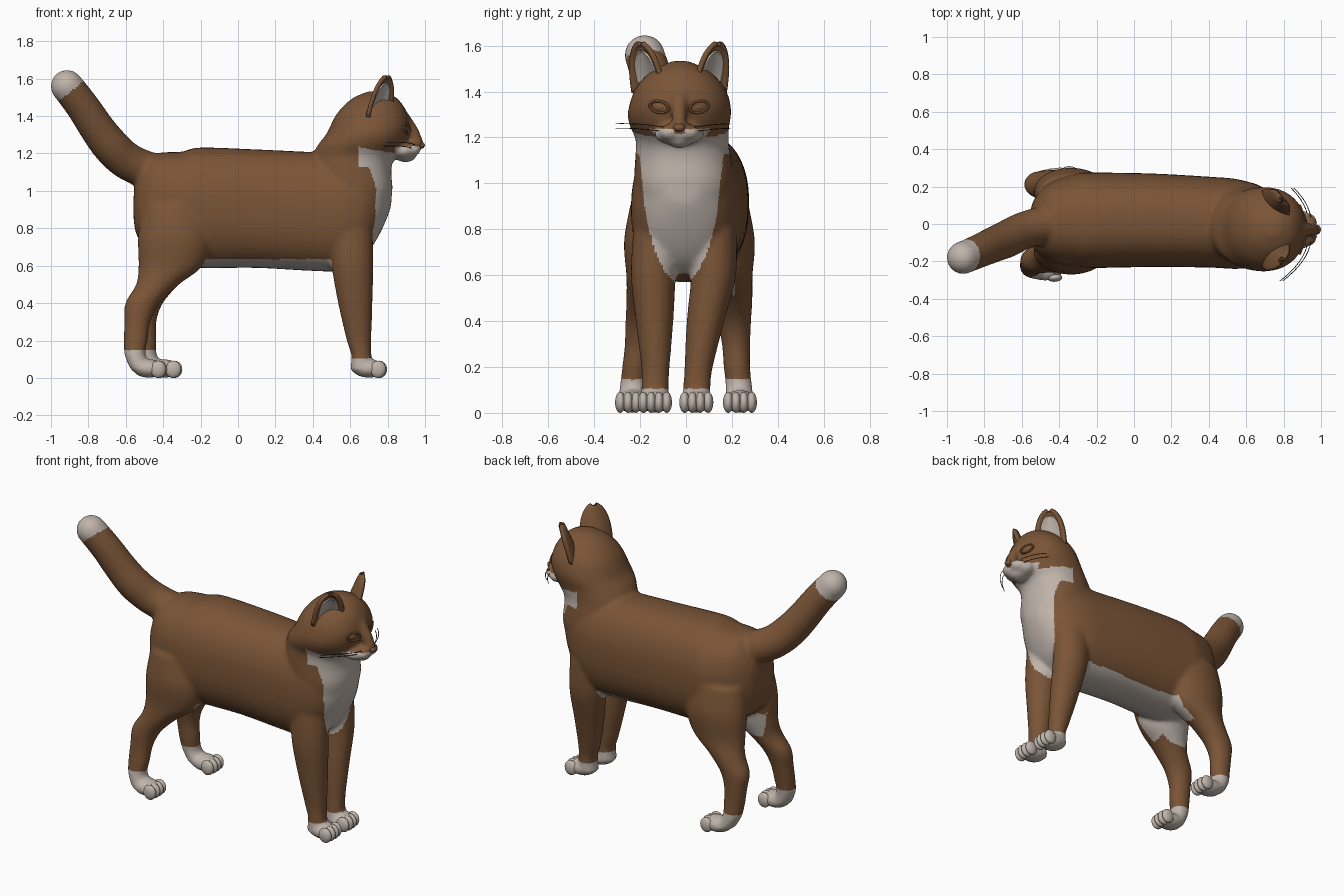
import bpy, bmesh, math
from mathutils import Vector, Matrix

if "Cube" in bpy.data.objects:
    bpy.data.objects.remove(bpy.data.objects["Cube"])

def material(name, rgb):
    m = bpy.data.materials.new(name)
    m.diffuse_color = (*rgb, 1)
    m.use_nodes = True
    m.node_tree.nodes["Principled BSDF"].inputs["Base Color"].default_value = m.diffuse_color
    return m

BROWN = material("brown fur", (0.195, 0.09, 0.038))
WHITE = material("white fur", (0.52, 0.455, 0.405))
DARK = material("dark whisker", (0.03, 0.018, 0.012))
MID = -0.03  # the head is centred slightly off the body axis

def spline(rows, n=6):
    """Catmull-Rom subdivision of rows of numbers."""
    out = []
    for i in range(len(rows) - 1):
        a, b, c, d = rows[max(i - 1, 0)], rows[i], rows[i + 1], rows[min(i + 2, len(rows) - 1)]
        for k in range(n):
            t = k / n
            out.append([0.5 * (2 * q + (r - p) * t + (2 * p - 5 * q + 4 * r - s) * t * t
                               + (3 * q - p - 3 * r + s) * t ** 3) for p, q, r, s in zip(a, b, c, d)])
    return out + [list(rows[-1])]

def loft(bm, rings, power=2.0, seg=40):
    """Closed skin through rings given as (centre, axis a, axis b)."""
    loops = []
    for c, a, b in rings:
        loop = []
        for k in range(seg):
            t = 2 * math.pi * k / seg
            ca, sa = math.cos(t), math.sin(t)
            u = math.copysign(abs(ca) ** (2 / power), ca)
            v = math.copysign(abs(sa) ** (2 / power), sa)
            loop.append(bm.verts.new(Vector(c) + Vector(a) * u + Vector(b) * v))
        loops.append(loop)
    for p, q in zip(loops, loops[1:]):
        for k in range(seg):
            bm.faces.new((p[k], p[(k + 1) % seg], q[(k + 1) % seg], q[k]))
    bm.faces.new(loops[0][::-1])
    bm.faces.new(loops[-1])

def ball(bm, c, r, turn=0.0):
    m = Matrix.Translation(c) @ Matrix.Rotation(turn, 4, 'Z') @ Matrix.Diagonal((*r, 1))
    bmesh.ops.create_uvsphere(bm, u_segments=24, v_segments=16, radius=1, matrix=m)

def finish(bm, name, *mats):
    bmesh.ops.recalc_face_normals(bm, faces=bm.faces)
    me = bpy.data.meshes.new(name)
    bm.to_mesh(me)
    bm.free()
    for m in mats:
        me.materials.append(m)
    me.shade_smooth()
    ob = bpy.data.objects.new(name, me)
    bpy.context.collection.objects.link(ob)
    return ob

fur = bmesh.new()

# torso: x, y, z, half width, half height
torso = [(-.558, 0, .91, .04, .07), (-.535, 0, .92, .13, .17), (-.45, .01, .93, .21, .265),
         (-.3, .02, .91, .25, .30), (-.2, .02, .91, .255, .322), (.1, .02, .905, .25, .317),
         (.4, .01, .89, .243, .318), (.55, 0, .89, .24, .315), (.67, -.01, .93, .215, .285),
         (.75, -.01, .97, .16, .215), (.81, -.01, 1.0, .08, .11), (.822, -.01, 1.0, .03, .04)]
loft(fur, [((x, y, z), (0, w, 0), (0, 0, h)) for x, y, z, w, h in spline(torso)], 2.35)

# neck and head: z, back x, front x, low y, high y
head = [(.88, .46, .80, -.2, .18), (1.0, .42, .825, -.225, .205), (1.1, .40, .82, -.222, .198),
        (1.16, .40, .83, -.218, .188), (1.2, .405, .86, -.222, .186), (1.25, .43, .895, -.245, .188),
        (1.3, .47, .912, -.254, .197), (1.35, .495, .92, -.245, .193), (1.4, .52, .91, -.227, .177),
        (1.45, .56, .888, -.193, .143), (1.5, .62, .845, -.135, .085), (1.533, .70, .78, -.06, .01)]
loft(fur, [(((a + b) / 2, (c + d) / 2, z), ((b - a) / 2, 0, 0), (0, (d - c) / 2, 0))
           for z, a, b, c, d in spline(head)], 2.15)

# muzzle, chin and nose bridge
ball(fur, (.885, MID, 1.215), (.08, .11, .05))
ball(fur, (.895, MID, 1.188), (.06, .055, .035))
for s in (-1, 1):
    ball(fur, (.93, MID + s * .04, 1.222), (.05, .05, .036))
bridge = [(.88, 1.40, .035), (.925, 1.33, .034), (.95, 1.28, .032), (.965, 1.24, .03)]
loft(fur, [((x, MID, z), (r, 0, .3 * r), (0, r, 0)) for x, z, r in spline(bridge, 4)])

# tail: x, y, z, radius
tail = spline([(-.36, 0, 1.06, .12), (-.5, -.01, 1.115, .102), (-.6, -.04, 1.165, .1),
               (-.68, -.08, 1.24, .1), (-.75, -.11, 1.33, .095), (-.83, -.145, 1.45, .09),
               (-.912, -.18, 1.558, .087)])
rings = []
for i, (x, y, z, r) in enumerate(tail):
    t = Vector(tail[min(i + 1, len(tail) - 1)][:3]) - Vector(tail[max(i - 1, 0)][:3])
    a = t.cross(Vector((0, 1, 0))).normalized()
    rings.append(((x, y, z), a * r, t.cross(a).normalized() * r))
loft(fur, rings)
ball(fur, (-.914, -.18, 1.559), (.088, .088, .088))

# legs: z, x, y of the near leg, y of the far leg, radius in x, radius in y
front_leg = [(.04, .655, -.135, .045, .056, .064), (.12, .66, -.135, .048, .054, .06),
             (.2, .647, -.133, .055, .066, .062), (.4, .627, -.137, .085, .092, .082),
             (.6, .612, -.142, .12, .112, .098), (.8, .6, -.13, .12, .12, .1)]
hind_leg = [(.045, -.515, -.235, .235, .06, .064), (.12, -.55, -.23, .23, .056, .058),
            (.2, -.547, -.22, .222, .064, .058), (.3, -.538, -.205, .218, .07, .062),
            (.4, -.51, -.19, .21, .093, .074), (.5, -.43, -.17, .2, .115, .09),
            (.6, -.36, -.15, .18, .172, .11), (.75, -.335, -.14, .17, .2, .13),
            (.92, -.335, -.12, .15, .18, .12)]
paws = []
for rows, step in ((front_leg, 0), (hind_leg, .08)):
    for far in (0, 1):
        shift = lambda z: far * step * max(0, 1 - z / .5)
        loft(fur, [((x + shift(z), (y0, y1)[far], z), (rx, 0, 0), (0, ry, 0))
                   for z, x, y0, y1, rx, ry in spline(rows)])
        px = (.70, -.475)[step > 0] + shift(0)
        py = rows[0][2 + far]
        ball(fur, (px, py, .05), (.09, .07, .05))
        paws.append((px, py))

# fuse and soften all the fur parts
raw = finish(fur, "fur_source")
rm = raw.modifiers.new("fuse", 'REMESH')
rm.mode, rm.voxel_size = 'VOXEL', .011
sm = raw.modifiers.new("soften", 'SMOOTH')
sm.factor, sm.iterations = .5, 12
dg = bpy.context.evaluated_depsgraph_get()
skin = bpy.data.meshes.new_from_object(raw.evaluated_get(dg))
bpy.data.objects.remove(raw)
body = bpy.data.objects.new("body", skin)
bpy.context.collection.objects.link(body)
skin.materials.clear()
skin.materials.append(BROWN)
skin.materials.append(WHITE)
skin.shade_smooth()

def bib_width(z):
    pts = [(.57, .03), (.62, .075), (.7, .115), (.8, .14), (.9, .16), (1.1, .18), (1.25, .21)]
    for (z0, w0), (z1, w1) in zip(pts, pts[1:]):
        if z0 <= z < z1:
            return w0 + (w1 - w0) * (z - z0) / (z1 - z0)
    return 0

def is_white(c, n):
    x, y, z = c
    if z < (.105 if x > 0 else .145):                      # socks
        return True
    if x < -.6 and -.6 * x + .75 * z > 1.685:              # tail tip
        return True
    if x > .84 and z > 1.15:                               # muzzle
        return z < 1.238 and not (abs(y - MID) < .022 and z > 1.215)
    if x > .64 and 1.13 < z < 1.235 - .17 * (x - .64):     # throat
        return True
    if x > .62 and n.x > -.1 and abs(y + .02) < bib_width(z) and z < 1.2:   # bib
        return True
    if -.3 < x < .53 and z < .635 and n.z < -.3 and abs(y - .02) < .19:     # belly
        return True
    return x < -.22 and .5 < z < .66 and abs(y - .02) < .11  # inner thighs

for p in skin.polygons:
    p.material_index = int(is_white(p.center, p.normal))

# toes
for i, (px, py) in enumerate(paws):
    bm = bmesh.new()
    for k in (-1.5, -.5, .5, 1.5):
        ball(bm, (px + .058 - .006 * abs(k), py + k * .034, .046), (.042, .023, .046))
    finish(bm, f"toes_{i + 1}", WHITE)

# ears: cupped leaves with a pale plate inside
def ear(name, s, mat, size, lift, thick):
    n = Vector((.76, s * .65, 0))
    side, up = Vector((.65, -s * .76, 0)), Vector((.045, s * .035, .215))
    base = Vector((.755, MID + s * .137, 1.395)) + up * (1 - size) * .5 + n * lift
    bm = bmesh.new()
    N, grid = 14, []
    for j in range(N + 1):
        t = math.sin(j / N * math.pi / 2)
        w = .092 * size * math.sqrt(max(1 - t ** 2.6, .012))
        grid.append([bm.verts.new(base + up * t * size + side * (w * k / N * 2 - w)
                     - n * .055 * (1 - t * .6) * (1 - (size * (2 * k / N - 1)) ** 2)) for k in range(N + 1)])
    for j in range(N):
        for k in range(N):
            bm.faces.new((grid[j][k], grid[j][k + 1], grid[j + 1][k + 1], grid[j + 1][k]))
    ob = finish(bm, name, mat)
    m = ob.modifiers.new("thickness", 'SOLIDIFY')
    m.thickness, m.offset = thick, 0

for s, label in ((-1, "right"), (1, "left")):
    ear("ear_" + label, s, BROWN, 1, 0, .022)
    ear("inner_ear_" + label, s, WHITE, .68, .012, .008)

    # eye with a lid rim
    bm = bmesh.new()
    ball(bm, (.888, MID + s * .086, 1.333), (.018, .034, .022), s * .4)
    rim = []
    for k in range(25):
        t = 2 * math.pi * k / 24
        d, h = math.cos(t), math.sin(t)
        rim.append((.902 - s * .38 * (d * .04) * s * s, MID + s * .086 + d * .04, 1.333 + h * .025 + s * d * .006))
    for a in rim[:-1]:
        ball(bm, a, (.008, .008, .006))
    finish(bm, "eye_" + label, BROWN)

    # whiskers
    cu = bpy.data.curves.new("whiskers_" + label, 'CURVE')
    cu.dimensions, cu.bevel_depth, cu.bevel_resolution = '3D', .002, 1
    reach = 1 if s < 0 else .75
    for dz, dx in ((.02, 0), (0, .015)):
        sp = cu.splines.new('POLY')
        sp.points.add(8)
        for k, pt in enumerate(sp.points):
            t = k / 8 * reach
            pt.co = (.945 - dx - .03 * t - .12 * t * t, MID + s * (.065 + .21 * t), 1.225 + dz + .035 * t - .02 * t * t, 1)
    cu.materials.append(DARK)
    bpy.context.collection.objects.link(bpy.data.objects.new("whiskers_" + label, cu))

# nose
bm = bmesh.new()
ball(bm, (.978, MID, 1.243), (.021, .026, .018))
finish(bm, "nose", BROWN)
